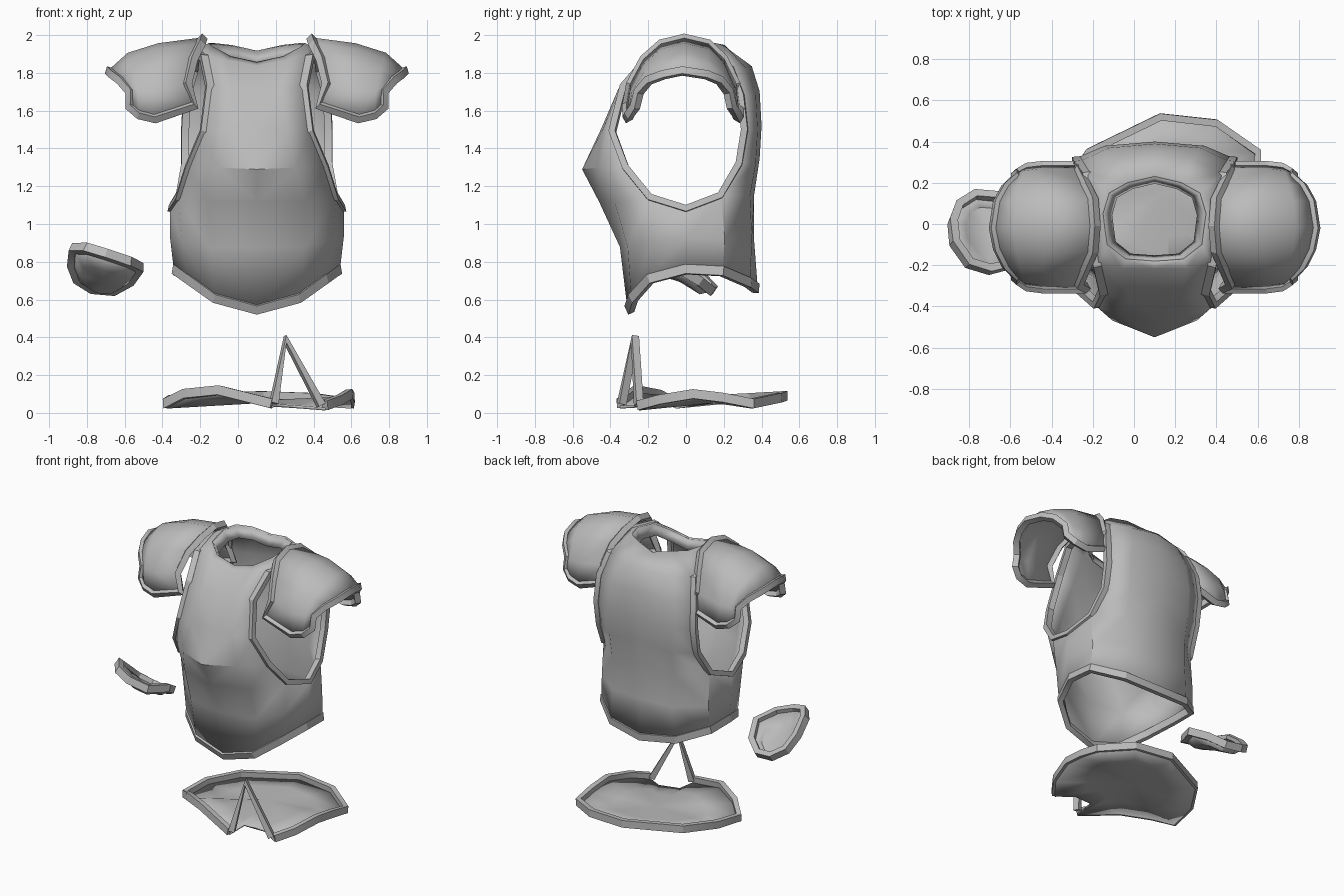
import bpy
import bmesh
import math
from mathutils import Vector

default_cube = bpy.data.objects.get("Cube")
if default_cube:
    bpy.data.objects.remove(default_cube, do_unlink=True)

CENTRE = 0.10        # the cuirass stands a little off the middle
UNIT = 0.01          # coordinates below are in hundredths

steel = bpy.data.materials.new("grey_steel")
steel.use_nodes = True
steel.diffuse_color = (0.5, 0.5, 0.5, 1)
steel.node_tree.nodes["Principled BSDF"].inputs["Base Color"].default_value = (0.5, 0.5, 0.5, 1)


def vec(point):
    return Vector(point) * UNIT


def finish(name, bm, offset=0.0, mirror=False, thickness=0.0, angle=35):
    """Turn a bmesh into a shaded object with its modifiers."""
    bmesh.ops.recalc_face_normals(bm, faces=bm.faces[:])
    mesh = bpy.data.meshes.new(name)
    bm.to_mesh(mesh)
    bm.free()
    mesh.materials.append(steel)
    obj = bpy.data.objects.new(name, mesh)
    bpy.context.collection.objects.link(obj)
    obj.location.x = offset
    if mirror:
        mod = obj.modifiers.new("mirror", 'MIRROR')
        mod.use_clip = True
    if thickness:
        mod = obj.modifiers.new("plate_thickness", 'SOLIDIFY')
        mod.thickness = thickness
        mod.offset = 0
    bpy.ops.object.select_all(action='DESELECT')
    bpy.context.view_layer.objects.active = obj
    obj.select_set(True)
    bpy.ops.object.shade_smooth_by_angle(angle=math.radians(angle))
    return obj


def sheet(name, rows, **options):
    """Skin a grid of points; None leaves an opening."""
    bm = bmesh.new()
    grid = [[bm.verts.new(vec(p)) if p else None for p in row] for row in rows]
    for low, high in zip(grid, grid[1:]):
        for i in range(len(low) - 1):
            corners = [low[i], low[i + 1], high[i + 1], high[i]]
            if all(corners):
                bm.faces.new(corners)
    return finish(name, bm, **options)


def dish(name, loop, middle, inset, sink, **options):
    """Skin a loop through a smaller ring to a middle point."""
    bm = bmesh.new()
    hub_at = vec(middle)
    outer = [bm.verts.new(vec(p)) for p in loop]
    inner = [bm.verts.new(v.co.lerp(hub_at, inset) + Vector((0, 0, sink))) for v in outer]
    hub = bm.verts.new(hub_at + Vector((0, 0, sink)))
    for i in range(len(loop)):
        j = (i + 1) % len(loop)
        bm.faces.new([outer[i], outer[j], inner[j], inner[i]])
        bm.faces.new([inner[i], inner[j], hub])
    return finish(name, bm, **options)


def rim(name, path, wide, deep, closed=True, **options):
    """Sweep a flat bar along a path, its width facing the path's centre."""
    points = [vec(p) for p in path]
    count = len(points)
    centre = sum(points, Vector()) / count
    bm = bmesh.new()
    rings = []
    for i, p in enumerate(points):
        if closed:
            before, after = points[i - 1], points[(i + 1) % count]
        else:
            before, after = points[max(i - 1, 0)], points[min(i + 1, count - 1)]
        along = (after - before).normalized()
        out = p - centre
        out = (out - along * out.dot(along)).normalized() * wide / 2
        side = along.cross(out).normalized() * deep / 2
        rings.append([bm.verts.new(p + out * a + side * b)
                      for a, b in ((1, 1), (1, -1), (-1, -1), (-1, 1))])
    for i in range(count if closed else count - 1):
        a, b = rings[i], rings[(i + 1) % count]
        for k in range(4):
            m = (k + 1) % 4
            bm.faces.new([a[k], a[m], b[m], b[k]])
    if not closed:
        bm.faces.new(rings[0])
        bm.faces.new(rings[-1])
    return finish(name, bm, angle=25, **options)


def whole(half):
    """Close a half ring with its mirror image."""
    return half + [(-x, y, z) for x, y, z in half[-2:0:-1]]


# Cuirass: rows from hem to collar, front centre to armhole edge
front = [
    [(0, -30, 55), (22, -28, 61), (36, -19, 71)],
    [(0, -34, 88), (25, -30, 88), (39, -18, 91)],
    [(0, -45, 112), (25, -37, 112), (41, -19, 114)],
    [(0, -54, 129), (20, -46, 130), (36, -32, 130)],
    [(0, -44, 150), (16, -43, 150), (28, -39, 149)],
    [(0, -34, 170), (13, -35, 171), (25, -33, 173)],
    [(0, -21, 183), (16, -21, 186), (28, -20, 188)],
    [(0, -18, 185), (14, -17, 188), (23, -10, 193)],
]
# Side column, open across the armhole
side = [(43, 0, 76), (45, 0, 93), (45, 0, 108), None, None, None,
        (32, 3, 191), (25, 5, 195)]
# Armhole edge to back centre
back = [
    [(42, 19, 75), (25, 33, 69), (0, 37, 66)],
    [(41, 20, 92), (23, 34, 92), (0, 35, 92)],
    [(41, 18, 115), (24, 33, 115), (0, 35, 115)],
    [(38, 28, 132), (24, 36, 132), (0, 38, 135)],
    [(38, 31, 150), (24, 37, 150), (0, 39, 152)],
    [(37, 29, 168), (22, 36, 168), (0, 38, 170)],
    [(33, 24, 182), (18, 31, 182), (0, 34, 183)],
    [(22, 15, 195), (13, 20, 194), (0, 23, 191)],
]
body = [f + [s] + b for f, s, b in zip(front, side, back)]
sheet("cuirass", body, offset=CENTRE, mirror=True, thickness=0.02)

# Neck band folding down inside the collar
collar = body[-1]
neck_fold = [(x * 0.84, y * 0.87, z - 7) for x, y, z in collar]
sheet("neck_band", [collar, neck_fold], offset=CENTRE, mirror=True, thickness=0.01, angle=25)

# Raised edges of the cuirass
rim("hem_rim", whole(body[0]), 0.035, 0.05, offset=CENTRE)
armhole = [row[2] for row in body[2:7]] + [side[6]]
armhole += [row[4] for row in body[6:1:-1]] + [side[2]]
rim("armhole_rim", armhole, 0.035, 0.04, offset=CENTRE, mirror=True)

# Shoulder guards: arcs from the front lobe to the crest, then repeated behind
guard_front = [
    [(33, -31, 163), (54, -31, 156), (62, -30, 158), (67, -27, 162)],
    [(37, -29, 174), (56, -29, 170), (63, -28, 170), (67, -25, 170)],
    [(34, -22, 187), (55, -22, 184), (65, -21, 181), (72, -20, 176)],
    [(30, -13, 195), (53, -13, 192), (67, -12, 187), (76, -12, 179)],
    [(29, -1, 198), (52, -1, 195), (68, -1, 190), (78, -2, 181)],
]
guard_back = [[(x, -y * 0.9, z) for x, y, z in row] for row in guard_front[-2::-1]]
guard = guard_front + guard_back
sheet("shoulder_guard", guard, offset=CENTRE, mirror=True, thickness=0.015)
guard_edge = [row[0] for row in guard] + guard[-1][1:]
guard_edge += [row[-1] for row in guard[-2::-1]] + guard[0][-2:0:-1]
rim("shoulder_guard_rim", guard_edge, 0.04, 0.04, offset=CENTRE, mirror=True)

# Small broken plate beside the cuirass
shard = [(-70, -22, 84), (-80, -19, 87), (-87, -9, 87), (-88, 1, 79),
         (-85, 9, 71), (-77, 14, 66), (-66, 13, 65), (-57, 7, 70),
         (-52, -5, 77), (-58, -19, 80)]
dish("broken_plate", shard, (-71, -3, 75), 0.35, -0.05, thickness=0.015)
rim("broken_plate_rim", shard, 0.04, 0.05)

# Fallen skirt plate on the ground, its sheet at the foot of its rim
skirt = [(-38, -5, 5), (-28, -15, 10), (-10, -26, 12), (18, -35, 5),
         (19, -20, 6), (34, -18, 5), (46, -25, 4), (54, -14, 7),
         (59, 4, 10), (60, 20, 8), (60, 35, 5), (40, 49, 8), (13, 52, 9),
         (-22, 35, 8), (-35, 15, 7)]
skirt_floor = [(x, y, z - 2) for x, y, z in skirt]
dish("skirt_plate", skirt_floor, (13, 15, 6), 0.4, 0.0, thickness=0.015)
rim("skirt_plate_rim", skirt[6:] + skirt[:4], 0.035, 0.05, closed=False)

# Bent strip standing up from the skirt plate
rim("bent_strip", [(19, -34, 5), (25, -27, 39), (44, -25, 4)], 0.04, 0.04, closed=False)
